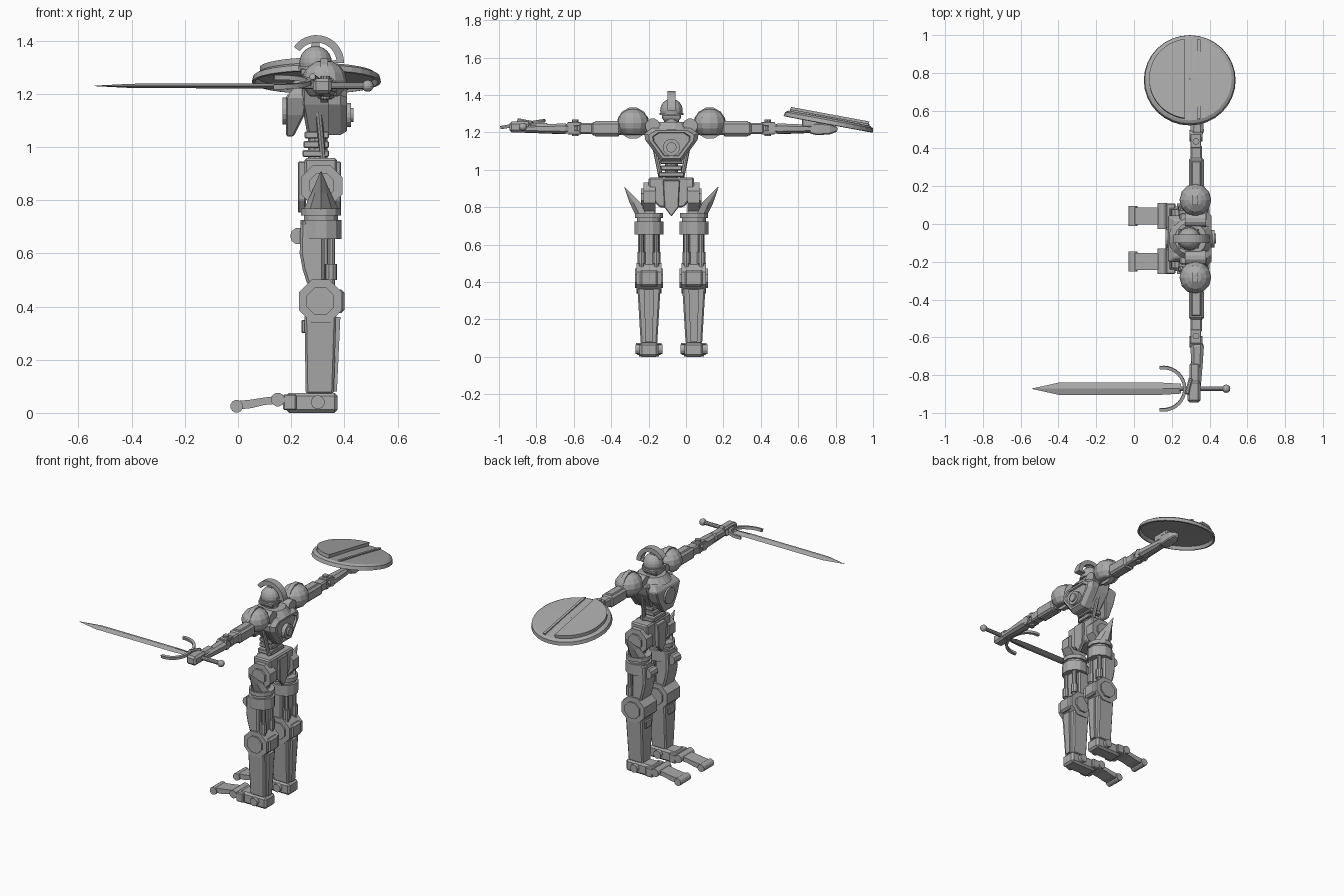
import bpy, bmesh, math
from mathutils import Vector, Matrix

if "Cube" in bpy.data.objects:
    bpy.data.objects.remove(bpy.data.objects["Cube"])

CY = -0.078          # body mirror plane (the figure faces -x, arms run along y)
AX, AZ = 0.33, 1.22  # arm axis
metal = bpy.data.materials.new("grey_metal")
metal.diffuse_color = (0.4, 0.4, 0.4, 1)
metal.use_nodes = True
metal.node_tree.nodes["Principled BSDF"].inputs["Base Color"].default_value = metal.diffuse_color


def finish(name, bm, bevel=0, smooth=False):
    bmesh.ops.recalc_face_normals(bm, faces=bm.faces)
    me = bpy.data.meshes.new(name)
    bm.to_mesh(me)
    bm.free()
    ob = bpy.data.objects.new(name, me)
    bpy.context.collection.objects.link(ob)
    me.materials.append(metal)
    if smooth:
        for p in me.polygons:
            p.use_smooth = True
    if bevel:
        m = ob.modifiers.new("chamfer", 'BEVEL')
        m.width, m.segments = bevel, 1
    return ob


def loft(name, rings, bevel=0, closed=False):
    """Skin a list of equal-length rings of points; cap the ends unless closed."""
    bm = bmesh.new()
    vs = [[bm.verts.new(p) for p in r] for r in rings]
    n = len(vs[0])
    for i in range(len(vs) - (0 if closed else 1)):
        a, b = vs[i], vs[(i + 1) % len(vs)]
        for k in range(n):
            bm.faces.new((a[k], a[(k + 1) % n], b[(k + 1) % n], b[k]))
    if not closed:
        bm.faces.new(vs[0])
        bm.faces.new(vs[-1])
    return finish(name, bm, bevel)


def box(name, x, y, z, bevel=0.005):
    r = lambda h: [(x[0], y[0], h), (x[1], y[0], h), (x[1], y[1], h), (x[0], y[1], h)]
    return loft(name, [r(z[0]), r(z[1])], bevel)


def plate(name, pts, axis, a, b, bevel=0.004):
    """Extrude a 2D outline along x (y,z outline), y (x,z) or z (x,y)."""
    put = {'x': lambda p, t: (t, p[0], p[1]), 'y': lambda p, t: (p[0], t, p[1]),
           'z': lambda p, t: (p[0], p[1], t)}[axis]
    return loft(name, [[put(p, t) for p in pts] for t in (a, b)], bevel)


def rod(name, p, q, r1, r2=None, n=12, smooth=False):
    p, q = Vector(p), Vector(q)
    d = q - p
    bm = bmesh.new()
    m = Matrix.Translation((p + q) / 2) @ d.to_track_quat('Z', 'Y').to_matrix().to_4x4() \
        @ Matrix.Rotation(math.pi / n, 4, 'Z')
    bmesh.ops.create_cone(bm, cap_ends=True, segments=n, radius1=r1,
                          radius2=r1 if r2 is None else r2, depth=d.length, matrix=m)
    return finish(name, bm)


def ball(name, c, r, seg=16, rings=10, floor=None):
    bm = bmesh.new()
    m = Matrix.Translation(c) @ Matrix.Diagonal((*r, 1))
    bmesh.ops.create_uvsphere(bm, u_segments=seg, v_segments=rings, radius=1, matrix=m)
    if floor is not None:
        cut = bmesh.ops.bisect_plane(bm, geom=bm.verts[:] + bm.edges[:] + bm.faces[:],
                                     plane_co=(0, 0, floor), plane_no=(0, 0, 1), clear_inner=True)
        bmesh.ops.holes_fill(bm, edges=[e for e in bm.edges if e.is_boundary])
    return finish(name, bm)


def arc_band(name, c, r0, r1, a0, a1, half, plane, n=14):
    """Flat curved bar; plane 'xz' (thick along y) or 'xy' (thick along z)."""
    rings = []
    for i in range(n + 1):
        a = math.radians(a0 + (a1 - a0) * i / n)
        ring = []
        for r, t in ((r0, -half), (r1, -half), (r1, half), (r0, half)):
            u, v = r * math.cos(a), r * math.sin(a)
            ring.append((c[0] + u, c[1] + t, c[2] + v) if plane == 'xz' else (c[0] + u, c[1] + v, c[2] + t))
        rings.append(ring)
    return loft(name, rings)


# ---------- mirrored limbs ----------
for side, s in (("left", 1), ("right", -1)):
    Y = lambda o: CY + s * o
    L = 0.12  # leg offset from the body plane
    span = lambda c, h: (Y(c - h), Y(c + h))
    N = lambda part: side + "_" + part

    # foot and toe
    box(N("foot"), (0.18, 0.375), span(L, 0.05), (0.0, 0.075), 0.012)
    rod(N("ankle_bolt"), (0.3, Y(L - .072), .04), (0.3, Y(L + .072), .04), 0.026)
    box(N("foot_front"), (0.17, 0.22), span(L, 0.066), (0.01, 0.07))
    rod(N("toe_joint"), (0.15, Y(L - .068), .05), (0.15, Y(L + .068), .05), 0.026)
    toe = [(0.16, .035), (0.16, .065), (.1, .058), (.05, .05), (0, .045), (-.01, .012), (.05, .018), (.1, .03)]
    plate(N("toe"), toe, 'y', Y(L - .045), Y(L + .045), 0)
    rod(N("toe_tip"), (-0.005, Y(L - .053), .025), (-0.005, Y(L + .053), .025), 0.024)

    # shin: tapered box with a thin ridge at the back and a front stud
    r = lambda x0, x1, h, z: [(x0, Y(L - h), z), (x1, Y(L - h), z), (x1, Y(L + h), z), (x0, Y(L + h), z)]
    loft(N("shin"), [r(.255, .36, .044, .07), r(.25, .37, .062, .37)], 0.008)
    loft(N("shin_ridge"), [r(.35, .372, .018, .08), r(.36, .385, .028, .36)])
    box(N("shin_stud"), (0.238, 0.26), span(L, 0.03), (0.3, 0.35))

    # knee
    rod(N("knee"), (.31, Y(L - .066), .42), (.31, Y(L + .066), .42), 0.088, n=8)
    rod(N("knee_cap"), (.31, Y(L - .076), .42), (.31, Y(L + .076), .42), 0.056, n=8)
    box(N("knee_guard"), (0.36, 0.4), span(L, 0.05), (0.375, 0.465), 0.012)

    # thigh: front cuisse, rear pistons, band and lip
    cuisse = [(.262, .48), (.325, .47), (.325, .72), (.235, .72), (.232, .6), (.243, .54)]
    plate(N("cuisse"), cuisse, 'y', Y(L - .058), Y(L + .058), 0.01)
    for o in (-.04, .04):
        rod(N("piston"), (.35, Y(L + o), .46), (.35, Y(L + o), .68), 0.015, n=10)
        rod(N("piston_sleeve"), (.35, Y(L + o), .5), (.35, Y(L + o), .56), 0.023, n=10)
    box(N("thigh_core"), (.31, .35), span(L, .026), (.46, .72))
    rod(N("thigh_band"), (.312, Y(L), .655), (.312, Y(L), .725), 0.08, n=12)
    rod(N("thigh_neck"), (.312, Y(L), .72), (.312, Y(L), .745), 0.066, n=12)
    rod(N("thigh_lip"), (.312, Y(L), .742), (.312, Y(L), .768), 0.078, n=12)
    rod(N("thigh_knob"), (.228, Y(L - .035), .665), (.228, Y(L + .035), .665), 0.032, n=10)

    # hip spike: half-ring base drawn out to a tip
    base = [(.245, .135), (.27, .172), (.312, .194), (.354, .172), (.38, .135), (.312, .155)]
    loft(N("hip_spike"), [[(x, Y(o), .762) for x, o in base],
                          [(.312 + (x - .312) * .55, Y(o + .03), .825) for x, o in base],
                          [(.312 + (x - .312) * .03, Y(.25 + (o - .16) * .05), .908) for x, o in base]])

    # hip joint
    rod(N("hip_disc"), (.315, Y(.085), .855), (.315, Y(.15), .855), 0.084, n=8)
    rod(N("hip_cap"), (.315, Y(.14), .855), (.315, Y(.162), .855), 0.05, n=8)
    box(N("hip_link"), (.28, .35), span(L, .035), (.74, .88))

    # strut between waist and chest
    rod(N("waist_strut"), (.32, Y(.055), .95), (.3, Y(.1), 1.17), 0.012, n=8)

    # shoulder dome with ridge, and joint ball
    ball(N("shoulder"), (.325, Y(.205), 1.25), (.084, .087, .077), 12, 8, floor=1.19)
    rod(N("shoulder_ridge"), (.311, Y(.205), 1.25), (.339, Y(.205), 1.25), 0.085, n=12)
    rod(N("shoulder_joint"), (.27, Y(.1), 1.235), (.38, Y(.1), 1.235), 0.04, n=12)
    rod(N("shoulder_axle"), (AX, Y(.08), AZ), (AX, Y(.3), AZ), 0.035, n=8)

    # arm
    box(N("upper_arm"), (.29, .37), (Y(.27), Y(.43)), (1.183, 1.257), 0.012)
    box(N("arm_plate"), (.305, .355), (Y(.28), Y(.41)), (1.178, 1.262))
    box(N("upper_arm_end"), (.298, .36), (Y(.42), Y(.495)), (1.192, 1.25), 0.008)
    for z in (1.2, 1.245):
        box(N("elbow_clevis"), (.3, .355), (Y(.48), Y(.555)), (z - .01, z + .01), 0.003)
    rod(N("elbow_pin"), (.328, Y(.515), 1.18), (.328, Y(.515), 1.268), 0.018, n=10)
    rod(N("elbow_hub"), (.295, Y(.545), AZ), (.362, Y(.545), AZ), 0.03, n=10)
    q = lambda o, hx, hz: [(AX + 0.004 + a * hx, Y(o), AZ + b * hz) for a, b in
                           ((-1, -.5), (-.5, -1), (.5, -1), (1, -.5), (1, .5), (.5, 1), (-.5, 1), (-1, .5))]
    loft(N("forearm"), [q(.54, .025, .02), q(.57, .036, .028), q(.66, .03, .025), q(.78, .02, .018)])
    rod(N("forearm_rod"), (.312, Y(.58), 1.2), (.312, Y(.79), 1.208), 0.01, n=8)

# ---------- pelvis and waist ----------
hips = [(-.122, .958), (.122, .958), (.12, .86), (.065, .8), (-.065, .8), (-.12, .86)]
plate("pelvis", [(CY + a, z) for a, z in hips], 'x', .25, .372, 0.008)
cloth = [(-.045, .945), (.045, .945), (.038, .8), (0, .75), (-.038, .8)]
for nm, x0, x1 in (("front_tasset", .225, .255), ("back_tasset", .365, .388)):
    plate(nm, [(CY + a, z) for a, z in cloth], 'x', x0, x1)
for i, (z, h) in enumerate(((.975, .068), (1.01, .056), (1.045, .06))):
    box("waist_segment", (.243 + .004 * i, .342), (CY - h, CY + h), (z - .013, z + .013), 0.004)
rod("spine", (.3, CY, .94), (.3, CY, 1.1), 0.036, n=10)

# ---------- torso ----------
t = lambda x0, x1, h, z: [(x0, CY - h, z), (x1, CY - h, z), (x1, CY + h, z), (x0, CY + h, z)]
loft("chest_core", [t(.26, .35, .055, 1.05), t(.24, .38, .12, 1.16), t(.24, .38, .14, 1.225)], 0.01)
loft("breastplate", [t(.18, .21, .05, 1.04), t(.18, .25, .1, 1.12), t(.18, .26, .125, 1.19), t(.215, .26, .1, 1.225)], 0.006)
back = [(-.055, 1.045), (.055, 1.045), (.14, 1.16), (.145, 1.195), (.1, 1.225), (-.1, 1.225), (-.145, 1.195), (-.14, 1.16)]
grow = lambda x, k: [(x, CY + a * k, 1.14 + (z - 1.14) * k) for a, z in back]
loft("backplate", [grow(.34, 1), grow(.385, 1), grow(.41, .84), grow(.41, .7), grow(.4, .66)])
rod("back_disc", (.39, CY, 1.12), (.425, CY, 1.12), 0.046, n=16)
rod("back_disc_hub", (.42, CY, 1.12), (.435, CY, 1.12), 0.027, n=16)
rod("chest_disc", (.19, CY, 1.135), (.168, CY, 1.135), 0.052, n=16)
rod("collar", (.3, CY, 1.215), (.3, CY, 1.255), 0.118, 0.085, n=16)

# ---------- head ----------
rod("neck", (.3, CY, 1.22), (.295, CY, 1.29), 0.042, n=12)
ball("helmet", (.292, CY, 1.318), (.061, .06, .062), 16, 12, floor=1.296)
rod("helmet_brim", (.292, CY, 1.292), (.292, CY, 1.304), 0.066, n=16)
loft("face_mask", [t(.25, .32, .028, 1.25), t(.236, .34, .05, 1.275), t(.234, .345, .052, 1.295)], 0.004)
arc_band("crest", (.295, CY, 1.317), 0.055, 0.104, 0, 8, 0.022, 'xz', 2)
arc_band("crest", (.295, CY, 1.317), 0.076, 0.104, 0, 145, 0.022, 'xz')
plate("crest_mount", [(.27, 1.36), (.31, 1.36), (.305, 1.4), (.28, 1.4)], 'y', CY - .012, CY + .012, 0)

# ---------- sword in the right hand ----------
SY, SZ = -0.872, 1.23
blade = lambda x, w, h: [(x, SY - w, SZ), (x, SY, SZ - h), (x, SY + w, SZ), (x, SY, SZ + h)]
loft("blade", [blade(.25, .026, .01), blade(.15, .032, .01), blade(-.4, .032, .008), blade(-.54, .001, .001)])
guard = arc_band("guard", (0, 0, 0), 0.105, 0.122, -100, 100, 0.009, 'xy', 18)
guard.matrix_world = Matrix.Translation((.155, SY, 1.245)) @ Matrix.Rotation(math.radians(9), 4, 'X')
rod("grip", (.24, SY, SZ), (.49, SY, SZ), 0.013, n=10)
ball("pommel", (.488, SY, SZ), (.022, .022, .022), 12, 8)
box("right_hand", (.282, .352), (-.945, -.83), (1.2, 1.258), 0.012)
box("right_wrist", (.295, .35), (-.84, -.735), (1.203, 1.25), 0.01)
rod("right_thumb", (.3, -.82, 1.25), (.28, -.9, 1.265), 0.012, n=8)

# ---------- left hand ----------
h = lambda y, w, z0, z1: [(AX - w, y, z0), (AX + w, y, z0), (AX + w, y, z1), (AX - w, y, z1)]
loft("left_hand", [h(.66, .025, 1.195, 1.24), h(.7, .036, 1.185, 1.25), h(.77, .034, 1.19, 1.245), h(.81, .015, 1.205, 1.23)], 0.006)
box("shield_strap", (.3, .36), (.62, .74), (1.23, 1.275))

# ---------- shield: hollow dish, raised segment and centre strip ----------
tilt = Matrix.Translation((.295, .764, 1.262)) @ Matrix.Rotation(math.radians(-10.5), 4, 'X')
dish = [(.002, .018), (.222, .014), (.238, .004), (.243, -.018), (.232, -.02), (.224, .002), (.002, .006)]
ring = lambda a: [(r * math.cos(a), r * math.sin(a), z) for r, z in dish]
parts = [loft("shield", [ring(math.tau * i / 32) for i in range(32)], closed=True)]


def chord(r, x0, x1, n=20):
    """Outline of a disc clipped between two x lines."""
    a0, a1 = math.acos(x1 / r), math.acos(x0 / r)
    up = [(r * math.cos(a0 + (a1 - a0) * i / n), r * math.sin(a0 + (a1 - a0) * i / n)) for i in range(n + 1)]
    return up + [(x, -y) for x, y in reversed(up)]


parts.append(plate("shield_raised_part", chord(.215, -.212, -.028), 'z', .012, .036, 0))
parts.append(plate("shield_strip", chord(.22, .042, .058, 2), 'z', .012, .023, 0))
for p in parts:
    p.matrix_world = tilt
